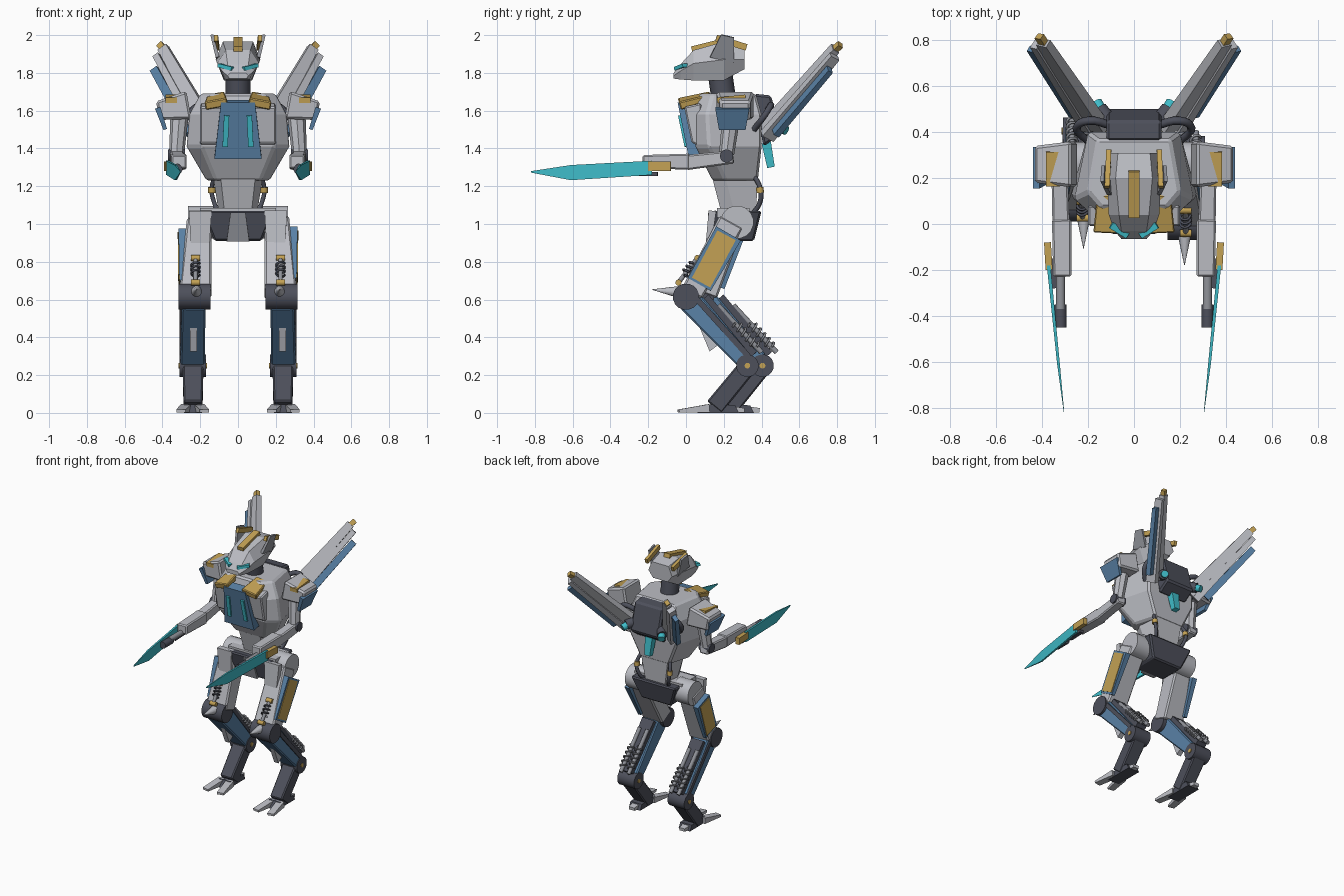
import bpy, bmesh, math
from mathutils import Vector

cube = bpy.data.objects.get("Cube")
if cube:
    bpy.data.objects.remove(cube)


def material(name, *rgb):
    mat = bpy.data.materials.new(name)
    mat.use_nodes = True
    mat.diffuse_color = (*rgb, 1)
    mat.node_tree.nodes["Principled BSDF"].inputs["Base Color"].default_value = (*rgb, 1)
    return mat


PALE = material("pale_armour", .5, .51, .55)
STEEL = material("steel", .28, .29, .32)
DARK = material("dark_frame", .075, .08, .105)
BLUE = material("blue_panel", .1, .22, .38)
GOLD = material("gold_trim", .55, .36, .09)
CYAN = material("cyan_glow", .05, .5, .58)


def finish(obj, mat, mirror=False, bevel=0):
    bpy.context.collection.objects.link(obj)
    obj.data.materials.append(mat)
    if bevel:
        mod = obj.modifiers.new("Bevel", 'BEVEL')
        mod.width, mod.segments = bevel, 1
    if mirror:
        obj.modifiers.new("Mirror", 'MIRROR').use_mirror_merge = False
    return obj


def loft(name, mat, rings, smooth=False, **kw):
    """Skin a list of equal point rings and cap both ends."""
    bm = bmesh.new()
    loops = [[bm.verts.new(p) for p in ring] for ring in rings]
    count = len(loops[0])
    for low, high in zip(loops, loops[1:]):
        for i in range(count):
            j = (i + 1) % count
            bm.faces.new((low[i], low[j], high[j], high[i]))
    bm.faces.new(loops[0])
    bm.faces.new(loops[-1])
    bmesh.ops.recalc_face_normals(bm, faces=bm.faces)
    mesh = bpy.data.meshes.new(name)
    bm.to_mesh(mesh)
    bm.free()
    if smooth:
        mesh.shade_smooth()
        mesh.set_sharp_from_angle(angle=math.radians(40))
    return finish(bpy.data.objects.new(name, mesh), mat, **kw)


def axes(a, b, hint):
    d = (b - a).normalized()
    u = Vector(hint)
    u = (u - d * u.dot(d)).normalized()
    return u, d.cross(u)


def beam(name, mat, a, b, size, end=None, hint=(1, 0, 0), **kw):
    """Tapered box from a to b; the first size runs along the hint."""
    a, b = Vector(a), Vector(b)
    u, v = axes(a, b, hint)
    rings = [[p + u * w * i / 2 + v * h * j / 2 for i, j in ((-1, -1), (1, -1), (1, 1), (-1, 1))]
             for p, (w, h) in ((a, size), (b, end or size))]
    return loft(name, mat, rings, **kw)


def rod(name, mat, a, b, r, r_end=None, sides=16, **kw):
    a, b = Vector(a), Vector(b)
    u, v = axes(a, b, (.3, .2, 1) if abs((b - a).normalized().z) < .8 else (1, 0, 0))
    turn = [math.tau * i / sides for i in range(sides)]
    rings = [[p + (u * math.cos(t) + v * math.sin(t)) * q for t in turn]
             for p, q in ((a, r), (b, r if r_end is None else r_end))]
    return loft(name, mat, rings, smooth=sides > 8, **kw)


def prism(name, mat, profile, x0, x1, **kw):
    return loft(name, mat, [[(x, y, z) for y, z in profile] for x in (x0, x1)], **kw)


def tube(name, mat, points, r, **kw):
    curve = bpy.data.curves.new(name, 'CURVE')
    curve.dimensions = '3D'
    curve.bevel_depth, curve.bevel_resolution, curve.resolution_u = r, 1, 4
    spline = curve.splines.new('BEZIER')
    spline.bezier_points.add(len(points) - 1)
    for bp, p in zip(spline.bezier_points, points):
        bp.co = p
        bp.handle_left_type = bp.handle_right_type = 'AUTO'
    return finish(bpy.data.objects.new(name, curve), mat, **kw)


def spring(name, mat, a, b, r, turns):
    a, b = Vector(a), Vector(b)
    u, v = axes(a, b, (1, 0, 0))
    steps = turns * 6
    points = [a.lerp(b, i / steps) + (u * math.cos(i * math.tau / 6) + v * math.sin(i * math.tau / 6)) * r
              for i in range(steps + 1)]
    return tube(name, mat, points, .006)


# Torso: each ring is height, front half width, back half width, front y, back y
def torso_ring(z, f, k, y0, y1):
    return [(-f * .7, y0, z), (f * .7, y0, z), (f, y0 + .07, z), (k, y1, z), (-k, y1, z), (-f, y0 + .07, z)]


loft("torso", PALE, [torso_ring(*r) for r in (
    (1.23, .17, .12, .14, .38), (1.41, .275, .2, .05, .4), (1.58, .26, .2, .04, .4), (1.69, .2, .16, .07, .37))],
    bevel=.012)
loft("waist", PALE, [torso_ring(*r) for r in ((1.05, .1, .08, .19, .37), (1.24, .13, .11, .14, .38))])
prism("chest_side_plate", PALE, [(-.01, 1.62), (.08, 1.64), (.1, 1.4), (.03, 1.43)], .08, .2, mirror=True, bevel=.008)
beam("chest_plate", BLUE, (0, -.01, 1.65), (0, .05, 1.35), (.18, .07), (.25, .07))
beam("chest_light", CYAN, (.06, -.032, 1.575), (.068, .002, 1.41), (.028, .02), mirror=True)
beam("collar", GOLD, (.115, -.035, 1.635), (.115, .13, 1.68), (.12, .045), (.09, .03),
     hint=(1, 0, -.2), mirror=True, bevel=.006)

# Head: each ring is y, bottom, middle and top height, then their half widths
rings = []
for y, zb, zm, zt, wb, wm, wt in (
        (-.065, 1.77, 1.785, 1.8, .045, .055, .04), (-.03, 1.765, 1.81, 1.845, .06, .085, .055),
        (.04, 1.76, 1.85, 1.92, .07, .11, .065), (.2, 1.76, 1.87, 1.965, .075, .118, .08),
        (.31, 1.82, 1.87, 1.94, .06, .1, .07)):
    rings.append([(-wb, y, zb), (wb, y, zb), (wm, y, zm), (wt, y, zt), (-wt, y, zt), (-wm, y, zm)])
loft("head", PALE, rings)
beam("eye", CYAN, (.028, -.05, 1.822), (.1, -.005, 1.84), (.02, .03), hint=(0, 0, 1), mirror=True)
beam("head_crest", GOLD, (0, .03, 1.925), (0, .23, 1.975), (.05, .03))
beam("ear_fin", STEEL, (.105, .19, 1.87), (.137, .22, 1.995), (.13, .02), (.07, .015), hint=(0, 1, 0), mirror=True)
beam("ear_trim", GOLD, (.117, .16, 1.985), (.11, .32, 1.935), (.022, .035), mirror=True)
rod("neck", DARK, (0, .2, 1.66), (0, .18, 1.8), .065)

# Shoulders
beam("shoulder_pad", PALE, (.26, .26, 1.63), (.425, .26, 1.6), (.2, .15), (.16, .1),
     hint=(0, 1, 0), mirror=True, bevel=.012)
beam("shoulder_trim", GOLD, (.353, .165, 1.655), (.353, .315, 1.67), (.06, .03), mirror=True)
beam("shoulder_panel", BLUE, (.425, .245, 1.615), (.385, .245, 1.5), (.18, .03), (.14, .02),
     hint=(0, 1, 0), mirror=True)

# Arms
rod("upper_arm", PALE, (.31, .24, 1.57), (.325, .215, 1.37), .048, .04, sides=8, mirror=True)
rod("elbow", DARK, (.28, .215, 1.36), (.37, .215, 1.36), .035, mirror=True)
beam("forearm", PALE, (.325, .25, 1.355), (.318, 0, 1.325), (.07, .07), (.075, .08), mirror=True, bevel=.008)
beam("forearm_guard", PALE, (.315, .02, 1.33), (.312, -.23, 1.33), (.085, .085), (.08, .07), mirror=True, bevel=.008)
rod("gun_rod", STEEL, (.32, -.22, 1.3), (.32, -.37, 1.3), .02, mirror=True)
rod("gun_barrel", DARK, (.32, -.35, 1.29), (.32, -.45, 1.29), .026, mirror=True)
beam("blade_grip", DARK, (.35, -.15, 1.265), (.345, -.28, 1.265), (.03, .02), mirror=True)
beam("blade_mount", GOLD, (.377, -.08, 1.305), (.37, -.2, 1.305), (.03, .05), mirror=True)
loft("blade", CYAN, [[(x - t, y, z0), (x + t, y, z0), (x + t, y, z1), (x - t, y, z1)] for y, x, z0, z1, t in (
    (-.18, .372, 1.26, 1.335, .008), (-.61, .329, 1.232, 1.312, .006), (-.82, .305, 1.272, 1.28, .001))], mirror=True)

# Backpack, thrusters and wings
prism("backpack", DARK, [(.36, 1.69), (.45, 1.68), (.505, 1.475), (.41, 1.41)], -.12, .12, bevel=.012)
beam("lower_exhaust", CYAN, (0, .425, 1.43), (0, .45, 1.3), (.06, .05), (.045, .04))
rod("side_thruster", DARK, (.11, .45, 1.53), (.15, .5, 1.51), .035, mirror=True)
rod("side_exhaust", CYAN, (.14, .49, 1.515), (.163, .53, 1.495), .025, mirror=True)
tube("shoulder_hose", DARK, [(.1, .43, 1.6), (.2, .45, 1.63), (.25, .42, 1.58), (.2, .36, 1.5)], .018, mirror=True)
across = Vector((.77, .16, -.6))
root, tip = Vector((.15, .42, 1.5)), Vector((.395, .79, 1.93))
beam("wing_main", PALE, root, tip, (.085, .055), (.055, .04), hint=across, mirror=True)
beam("wing_tip", GOLD, root.lerp(tip, .97), tip + Vector((.018, .028, .02)), (.035, .03), hint=across, mirror=True)
beam("wing_middle", PALE, root + across * .06, root.lerp(tip, .97) + across * .05, (.05, .075), (.035, .055),
     hint=across, mirror=True)
beam("wing_lower", BLUE, root.lerp(tip, .1) + across * .105, root.lerp(tip, .88) + across * .1,
     (.05, .035), (.045, .03), hint=across, mirror=True)

# Pelvis and waist hoses
beam("pelvis", DARK, (0, .26, 1.07), (0, .26, .91), (.38, .28), (.25, .2), bevel=.01)
beam("pelvis_bar", PALE, (-.2, .25, 1.06), (.2, .25, 1.06), (.05, .17), hint=(0, 0, 1))
beam("pelvis_crest", STEEL, (0, .13, 1.06), (0, .16, .91), (.08, .03), (.12, .03))
tube("waist_hose", DARK, [(.12, .36, 1.26), (.14, .395, 1.18), (.125, .39, 1.11), (.1, .35, 1.05)], .013, mirror=True)
rod("hose_clamp", GOLD, (.138, .39, 1.195), (.138, .393, 1.165), .02, mirror=True)

# Legs: the right one stands slightly further back from the knee down
for side, s, back in (("left", 1, 0), ("right", -1, .08)):
    def at(x, y, z):
        return s * x, y + back * min(1, max(0, (1.01 - z) / .39)), z

    def part(name):
        return side + "_" + name

    rod(part("hip"), PALE, at(.13, .27, 1.01), at(.265, .27, 1.01), .088)
    beam(part("thigh"), PALE, at(.205, .24, 1.01), at(.225, .03, .63), (.13, .14), (.17, .12), bevel=.01)
    beam(part("thigh_panel"), BLUE, at(.295, .225, .95), at(.298, .07, .68), (.04, .15), (.025, .14))
    beam(part("thigh_inlay"), GOLD, at(.313, .215, .94), at(.31, .08, .69), (.012, .11))
    beam(part("skirt_plate"), PALE, at(.2, .14, 1.07), at(.2, .12, .9), (.12, .04), (.1, .03))
    rod(part("thigh_piston"), STEEL, at(.225, .06, .82), at(.225, -.04, .69), .012)
    for y, z in ((.06, .82), (-.04, .69)):
        rod(part("piston_bolt"), GOLD, at(.2, y, z), at(.25, y, z), .016)
    spring(part("thigh_spring"), DARK, at(.225, .04, .79), at(.225, -.01, .73), .022, 3)
    rod(part("knee"), DARK, at(.145, 0, .615), at(.315, 0, .615), .07)
    rod(part("knee_spike"), PALE, at(.22, -.04, .64), at(.22, -.18, .653), .032, 0.001, sides=12)

    # Shin with rear pistons and a front fin
    beam(part("shin"), BLUE, at(.235, .02, .595), at(.24, .31, .275), (.125, .13), (.13, .09), bevel=.008)
    beam(part("shin_frame"), DARK, at(.235, .1, .61), at(.24, .36, .31), (.1, .05), (.08, .04))
    beam(part("shin_rail"), DARK, at(.302, .06, .6), at(.305, .33, .3), (.012, .03))
    prism(part("shin_fin"), PALE, [at(0, y, z)[1:] for y, z in ((.04, .53), (.19, .375), (.125, .325))],
          s * .217, s * .253)
    for x in (.205, .27):
        rod(part("calf_piston"), STEEL, at(x, .17, .57), at(x, .4, .32), .014)
        spring(part("calf_spring"), STEEL, at(x, .26, .475), at(x, .375, .35), .022, 5)
    rod(part("ankle"), DARK, at(.17, .325, .25), at(.31, .325, .25), .06)
    rod(part("ankle_bolt"), GOLD, at(.165, .325, .25), at(.315, .325, .25), .015)
    beam(part("lower_leg"), DARK, at(.238, .33, .25), at(.238, .15, .03), (.11, .095), (.1, .1), bevel=.008)

    # Foot with two splayed toes and a heel
    prism(part("foot"), DARK, [at(0, y, z)[1:] for y, z in ((.06, 0), (.28, 0), (.26, .04), (.1, .045))],
          s * .19, s * .285)
    for spread in (-1, 1):
        beam(part("toe"), PALE, at(.24 + spread * .035, .12, .024), at(.24 + spread * .062, -.04, .01),
             (.055, .044), (.05, .016))
    beam(part("heel"), PALE, at(.24, .2, .022), at(.24, .31, .014), (.07, .042), (.045, .022))
